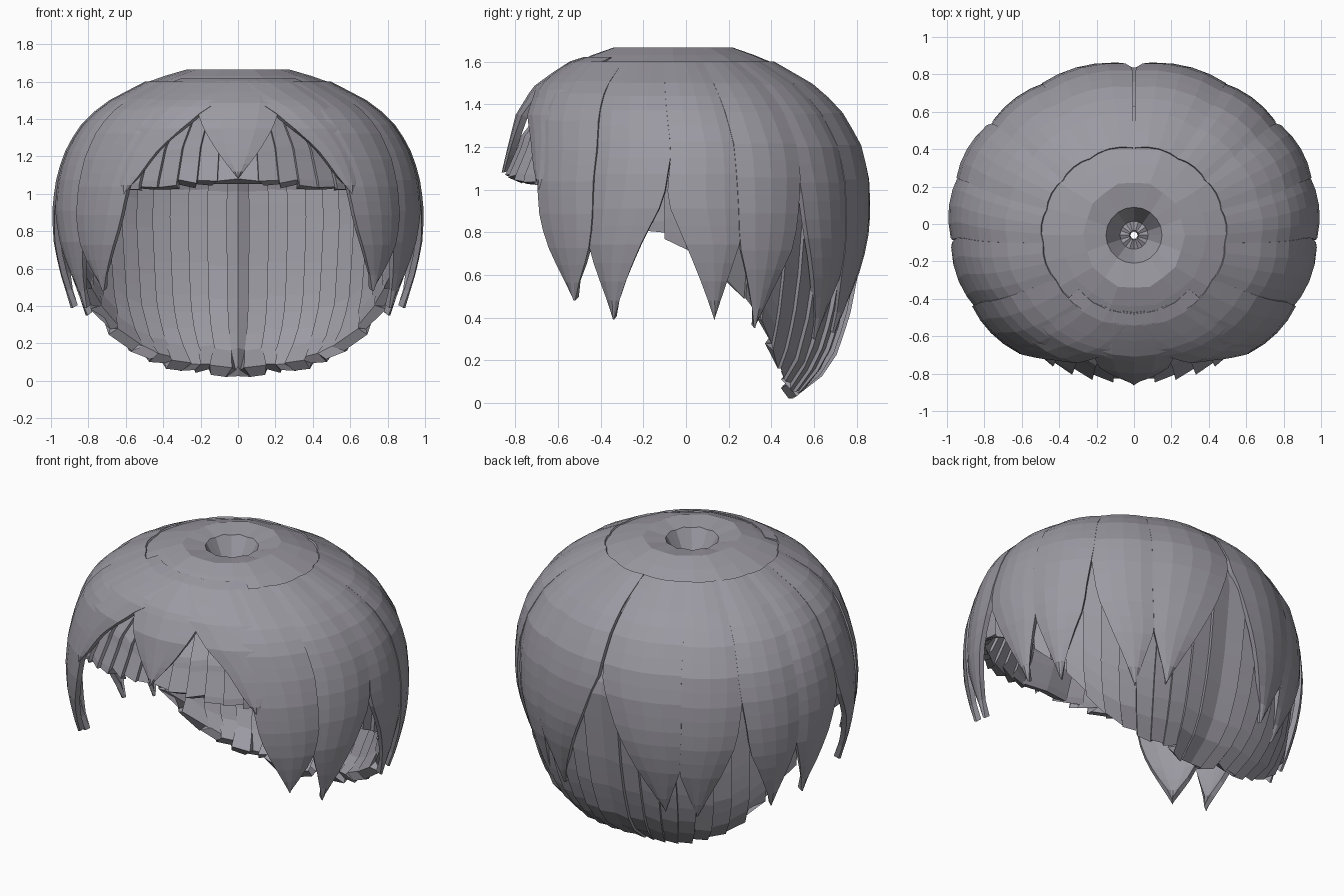
import bpy, bmesh, math

cube = bpy.data.objects.get("Cube")
if cube:
    bpy.data.objects.remove(cube)

hair = bpy.data.materials.new("lavender_grey_hair")
hair.use_nodes = True
COLOR = (0.33, 0.32, 0.36, 1)
hair.diffuse_color = COLOR
hair.node_tree.nodes["Principled BSDF"].inputs["Base Color"].default_value = COLOR

# Profiles from the crown down: height, half width, half depth
OUTER = [(1.67, .26, .28), (1.6, .5, .48), (1.48, .72, .66), (1.35, .85, .76),
         (1.2, .93, .82), (1.05, .97, .855), (.9, .985, .865), (.75, .98, .86),
         (.6, .955, .83), (.4, .9, .77), (.3, .86, .73)]
INNER = [(1.56, .2, .2), (1.5, .46, .42), (1.4, .66, .61), (1.25, .82, .75),
         (1.05, .91, .84), (.85, .92, .82), (.6, .9, .79), (.4, .88, .75),
         (.2, .8, .68), (.05, .64, .56), (0, .48, .43)]
# Lower edge of the under layer: angle from the front, height
RIM = [(0, 1.08), (36, 1.02), (60, .9), (88, .74), (100, .62), (110, .5),
       (118, .38), (127, .2), (142, .07), (180, .01)]


def lerp(table, key):
    """Interpolate table rows by their first entry, in either direction."""
    if table[0][0] > table[-1][0]:
        table = table[::-1]
    key = min(max(key, table[0][0]), table[-1][0])
    for p, q in zip(table, table[1:]):
        if key <= q[0]:
            f = (key - p[0]) / (q[0] - p[0])
            return [a + (b - a) * f for a, b in zip(p[1:], q[1:])]


def place(profile, z, angle, offset=0):
    a, b = lerp(profile, z)
    t = math.radians(angle)
    shift = -.06 * min(max((z - 1.2) / .4, 0), 1)
    return ((a + offset) * math.sin(t), shift - (b + offset) * math.cos(t), z)


def sheet(name, rows, thickness, mirror=True):
    """Skin a grid of points running downwards, then thicken it inwards."""
    bm = bmesh.new()
    grid = [[bm.verts.new(p) for p in row] for row in rows]
    for up, low in zip(grid, grid[1:]):
        for c in range(len(up) - 1):
            bm.faces.new((up[c], low[c], low[c + 1], up[c + 1]))
    bmesh.ops.remove_doubles(bm, verts=bm.verts[:], dist=.0005)
    mesh = bpy.data.meshes.new(name)
    bm.to_mesh(mesh)
    bm.free()
    mesh.materials.append(hair)
    obj = bpy.data.objects.new(name, mesh)
    bpy.context.scene.collection.objects.link(obj)
    if mirror:
        obj.modifiers.new("both_sides", 'MIRROR')
    solid = obj.modifiers.new("thickness", 'SOLIDIFY')
    solid.thickness = thickness
    solid.offset = -1
    return obj


# Under layer made of overlapping narrow strands with a stepped lower edge
STRANDS, ROWS = 26, 22
columns = []
for s in range(STRANDS):
    for edge in (0, 1):
        angle = 180 * (s + edge) / STRANDS
        end = lerp(RIM, angle)[0] + (.03 if edge else 0) * (s % 3) / 2
        lift = .022 * (1 - edge) * (0 if s == 0 else 1)
        columns.append((angle, end, lift))
sheet("under_layer",
      [[place(INNER, 1.56 - (1.56 - end) * (r / ROWS) ** 1.5, angle, lift)
        for angle, end, lift in columns] for r in range(ROWS + 1)], .07)

# Crown with a sunken whorl
crown = []
for z, radius in ((1.52, .025), (1.51, .075), (1.64, .15)):
    crown.append([(radius * math.sin(math.tau * c / 20),
                   -.06 - radius * math.cos(math.tau * c / 20),
                   z + (.008 if c % 2 else 0)) for c in range(21)])
for z in (1.665, 1.63, 1.58, 1.52, 1.45):
    crown.append([place(OUTER, z, 18 * c, -.004 if c % 2 else -.014)
                  for c in range(21)])
sheet("crown", crown, .03, mirror=False)


def lock(name, outline, offset=0, mirror=True, rows=16, cols=4):
    """Pointed lock; outline rows are height, first angle, last angle."""
    top, tip = outline[0][0], outline[-1][0]
    points = []
    for r in range(rows + 1):
        z = top - (top - tip) * (r / rows) ** 1.2
        first, last = lerp(outline, z)
        rise = offset * min(1, r / 4) - .012 * max(0, 1 - r / 3)
        points.append([place(OUTER, z, first + (last - first) * c / cols,
                             rise + .012 * (1 - (2 * c / cols - 1) ** 2))
                       for c in range(cols + 1)])
    return sheet(name, points, .03, mirror)


# Fringe
lock("centre_fringe", [(1.62, -25, 25), (1.43, -16, 16), (1.25, -8, 8),
                       (1.08, 0, 0)], .004, mirror=False)
lock("side_fringe", [(1.62, -10, 45), (1.45, 14, 45), (1.25, 27, 44),
                     (1.08, 34, 42), (1.0, 38, 38)], .01)

# Long locks from the temples round to the back
lock("temple_lock", [(1.6, 20, 60), (1.45, 28, 60), (1.1, 36, 60),
                     (.85, 39, 60), (.7, 43, 58), (.48, 50, 50)], .015)
lock("front_ear_lock", [(1.6, 58, 85), (1.15, 58, 85), (.95, 58, 83),
                        (.72, 58, 75), (.39, 64, 64)], .004)
lock("rear_ear_lock", [(1.6, 85, 108), (1.15, 85, 108), (.95, 84, 108),
                       (.74, 90, 107), (.39, 100, 100)])
lock("rear_side_lock", [(1.6, 106, 130), (1.1, 106, 129), (.74, 107, 126),
                        (.35, 115, 115)], .006)
lock("outer_back_lock", [(1.6, 127, 152), (1.15, 127.5, 152), (.8, 131, 151),
                         (.6, 136, 151), (.3, 145, 145)])
lock("inner_back_lock", [(1.6, 150, 179.5), (1.15, 150, 179.5), (.85, 150, 173),
                         (.6, 151, 166), (.33, 157, 157)], .004)
